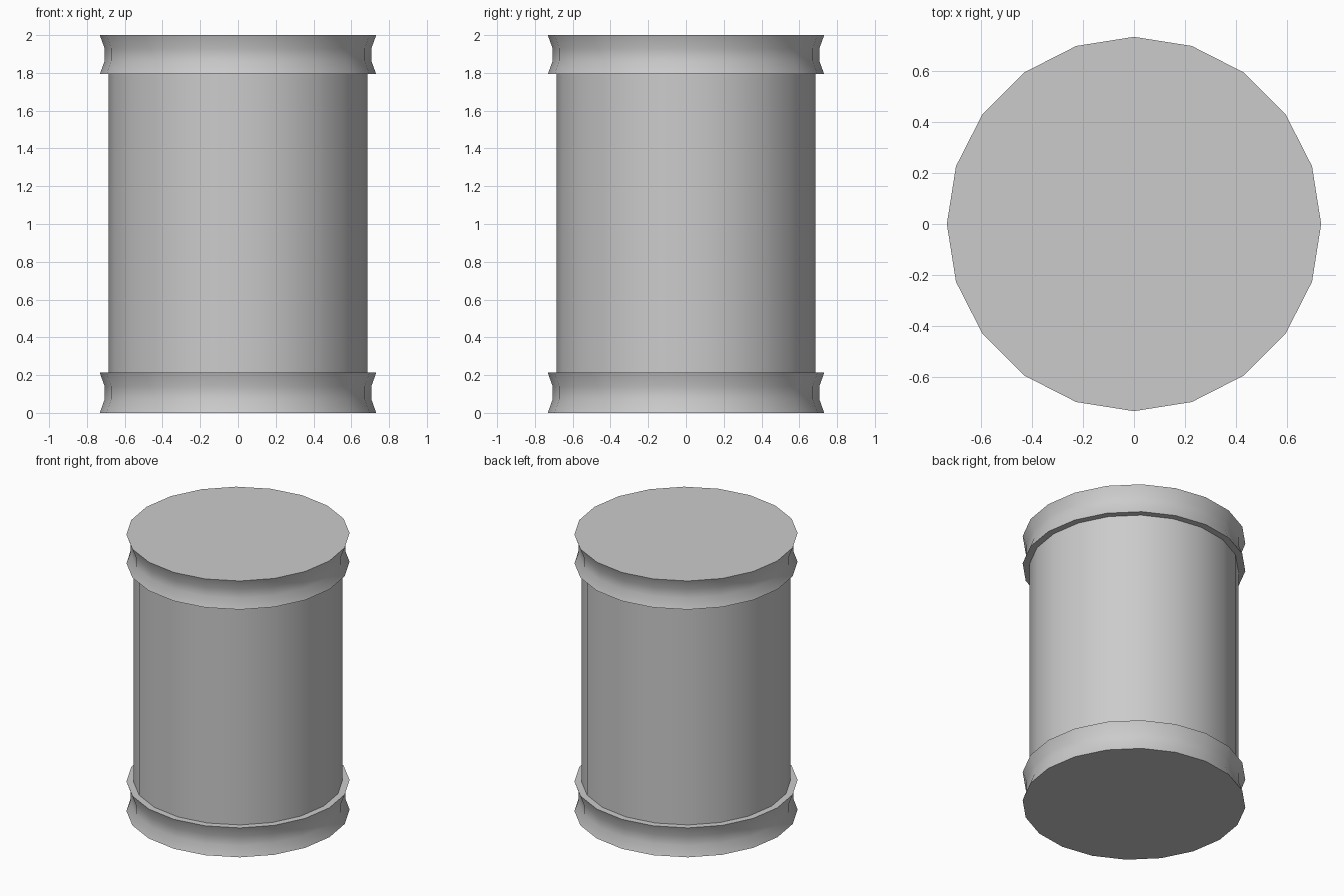
import bpy, bmesh, math

if "Cube" in bpy.data.objects:
    bpy.data.objects.remove(bpy.data.objects["Cube"])

SIDES = 20
R_RIM, R_WAIST, R_BODY = 0.732, 0.706, 0.686


def lathe(name, profile):
    """Revolve (radius, z) points, listed bottom to top, around z."""
    bm = bmesh.new()
    rings = []
    for r, z in profile:
        if r == 0:
            rings.append(None)
            continue
        rings.append([bm.verts.new((r * math.cos(math.tau * i / SIDES),
                                    r * math.sin(math.tau * i / SIDES), z))
                      for i in range(SIDES)])
    for a, b in zip(rings, rings[1:]):
        if a is None:            # closed bottom
            bm.faces.new(b[::-1])
        elif b is None:          # closed top
            bm.faces.new(a)
        else:
            for i in range(SIDES):
                j = (i + 1) % SIDES
                bm.faces.new((a[i], a[j], b[j], b[i]))
    mesh = bpy.data.meshes.new(name)
    bm.to_mesh(mesh)
    bm.free()
    obj = bpy.data.objects.new(name, mesh)
    bpy.context.collection.objects.link(obj)
    bpy.ops.object.select_all(action='DESELECT')
    obj.select_set(True)
    bpy.context.view_layer.objects.active = obj
    bpy.ops.object.shade_smooth_by_angle(angle=math.radians(35))
    return obj


def band(z0, z1):
    """Waisted band profile between two heights."""
    h = z1 - z0
    return [(R_RIM, z0), (R_WAIST, z0 + h * 0.34),
            (R_WAIST, z0 + h * 0.66), (R_RIM, z1)]


# bottom band with its base and upper ledge
lathe("bottom_band", [(0, 0)] + band(0, 0.213) + [(R_BODY, 0.213)])
# straight body
lathe("barrel_body", [(R_BODY, 0.213), (R_BODY, 1.793)])
# top band with its lower ledge and lid
lathe("top_band", [(R_BODY, 1.793)] + band(1.793, 2.0) + [(0, 2.0)])
